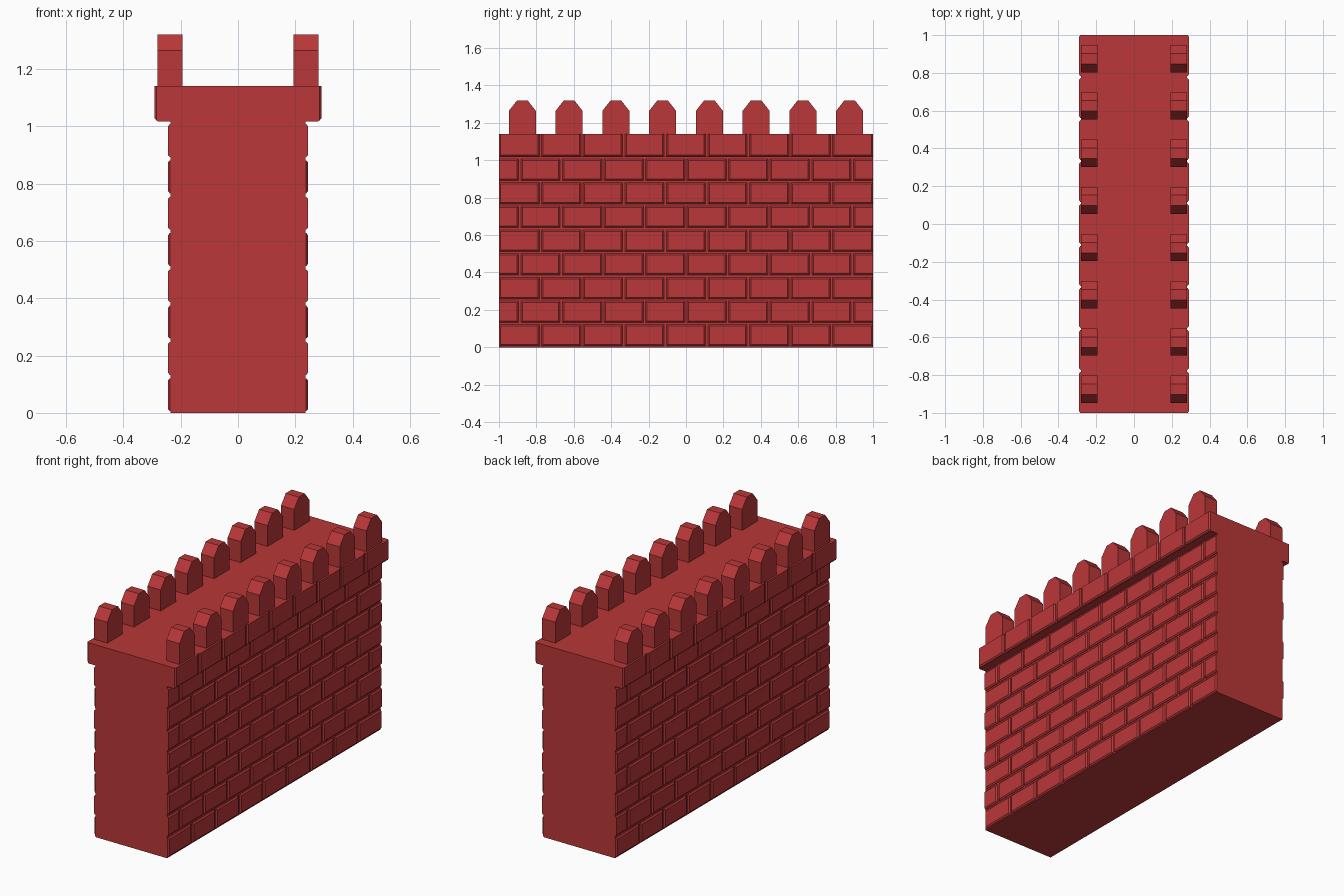
import bpy, bmesh

if "Cube" in bpy.data.objects:
    bpy.data.objects.remove(bpy.data.objects["Cube"])

red = bpy.data.materials.new("brick red")
red.diffuse_color = (0.49, 0.038, 0.04, 1)
red.use_nodes = True
red.node_tree.nodes["Principled BSDF"].inputs["Base Color"].default_value = red.diffuse_color

ROWS, TOP = 9, 1.14
PITCH_Z, PITCH_Y = TOP / ROWS, 2 / 9
GAP, CHAMFER = 0.006, 0.008          # half joint width, brick edge chamfer


def finish(bm, name):
    bmesh.ops.recalc_face_normals(bm, faces=bm.faces[:])
    me = bpy.data.meshes.new(name)
    bm.to_mesh(me)
    bm.free()
    ob = bpy.data.objects.new(name, me)
    me.materials.append(red)
    bpy.context.collection.objects.link(ob)
    return ob


def loft(bm, rings):
    """Join rings of points with side faces and cap both ends."""
    rings = [[bm.verts.new(p) for p in r] for r in rings]
    for a, b in zip(rings, rings[1:]):
        for i in range(len(a)):
            j = (i + 1) % len(a)
            bm.faces.new((a[i], a[j], b[j], b[i]))
    bm.faces.new(rings[0])
    bm.faces.new(rings[-1])


def rect(x, y0, y1, z0, z1):
    return [(x, y0, z0), (x, y1, z0), (x, y1, z1), (x, y0, z1)]


def brick(bm, side, x, y0, y1, z0, z1, chamfers):
    """Raised brick; chamfers gives edge insets for y0, y1, z0, z1."""
    a, b, c, d = chamfers
    loft(bm, [rect(side * (x - 0.02), y0, y1, z0, z1),
              rect(side * (x + 0.003), y0, y1, z0, z1),
              rect(side * (x + 0.01), y0 + a, y1 - b, z0 + c, z1 - d)])


# Solid wall core and the wider walkway on top
for name, hx, z0, z1 in (("wall_core", 0.235, 0, 1.05), ("walkway", 0.281, 1.017, TOP)):
    bm = bmesh.new()
    loft(bm, [rect(-hx, -1, 1, z0, z1), rect(hx, -1, 1, z0, z1)])
    finish(bm, name)

# Running-bond brick courses on both long sides
for row in range(ROWS):
    bm = bmesh.new()
    last = row == ROWS - 1
    odd = row % 2
    x = 0.281 if last else 0.235
    z0 = row * PITCH_Z + GAP
    z1 = TOP if last else (row + 1) * PITCH_Z - GAP
    for side in (-1, 1):
        for k in range(9 + odd):
            y0 = -1 + (k - 0.5 * odd) * PITCH_Y
            y1 = y0 + PITCH_Y
            first, end = k == 0, k == 8 + odd
            y0 = -1 if first else y0 + GAP
            y1 = 1 if end else y1 - GAP
            brick(bm, side, x, y0, y1, z0, z1,
                  (0 if odd and first else CHAMFER, 0 if odd and end else CHAMFER,
                   CHAMFER, 0 if last else CHAMFER))
    finish(bm, f"brick_course_{row + 1}")

# Merlons with clipped tops along both edges
for side, label in ((-1, "left"), (1, "right")):
    bm = bmesh.new()
    for i in range(8):
        y = -0.875 + 0.25 * i
        prof = [(-0.072, TOP - 0.01), (0.072, TOP - 0.01), (0.072, 1.264),
                (0.028, 1.32), (-0.028, 1.32), (-0.072, 1.264)]
        loft(bm, [[(side * x, y + py, z) for py, z in prof] for x in (0.194, 0.28)])
    finish(bm, f"merlons_{label}")
